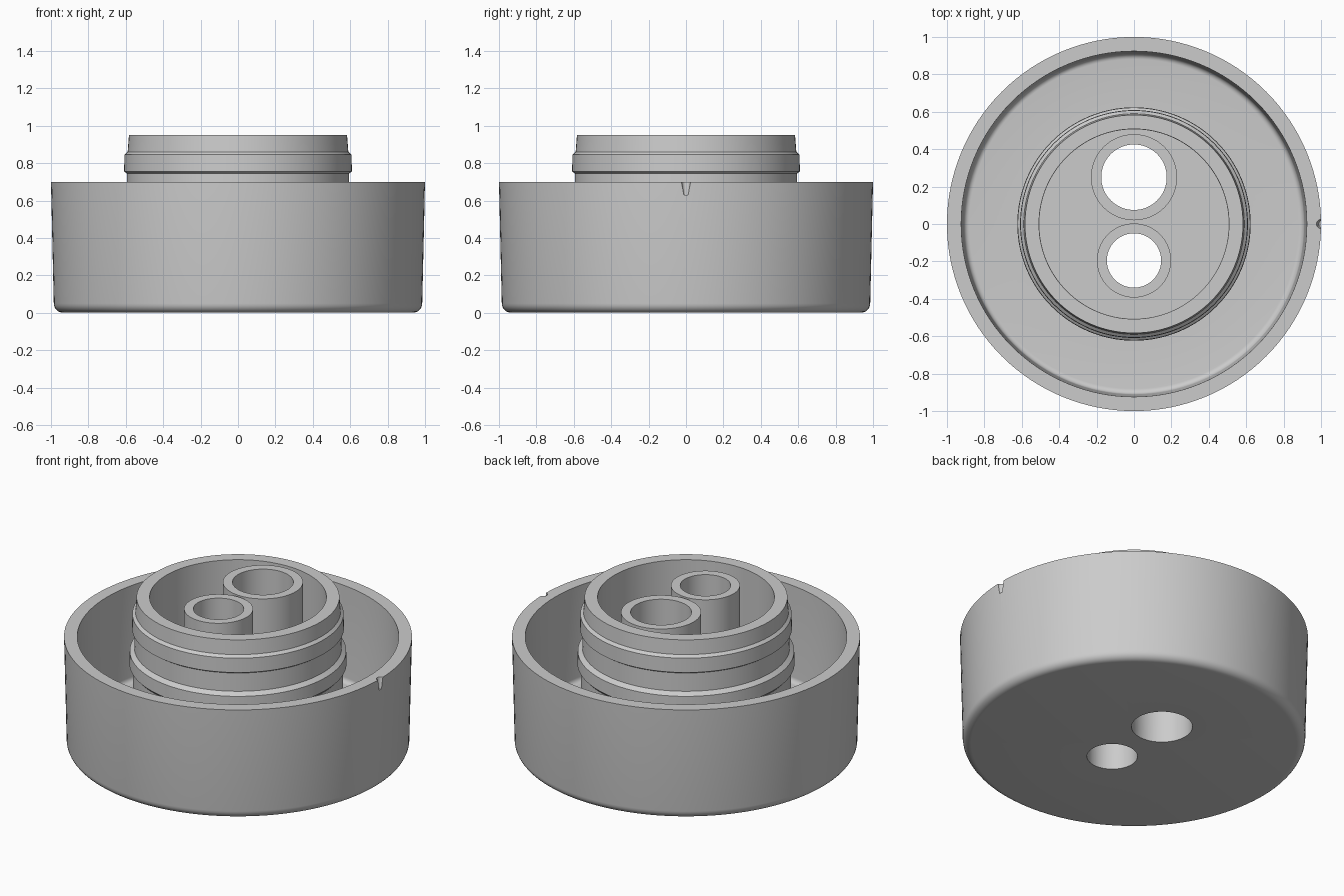
import bpy
import bmesh
import math

cube = bpy.data.objects.get("Cube")
if cube:
    bpy.data.objects.remove(cube, do_unlink=True)

FLOOR, RIM, TOP = 0.10, 0.70, 0.95
SEGMENTS = 128

grey = bpy.data.materials.new("plain_grey")
grey.use_nodes = True
grey.diffuse_color = (0.6, 0.6, 0.6, 1)
grey.node_tree.nodes["Principled BSDF"].inputs["Base Color"].default_value = (0.6, 0.6, 0.6, 1)


def arc(r, z, radius, start, end, steps=6):
    """Points of a fillet in the (radius, height) plane."""
    angles = [math.radians(start + (end - start) * i / steps) for i in range(steps + 1)]
    return [(r + radius * math.cos(a), z + radius * math.sin(a)) for a in angles]


def lathe(name, profile, center=(0, 0)):
    """Revolve a (radius, height) profile around a vertical axis."""
    bm = bmesh.new()
    verts = [bm.verts.new((r, 0, z)) for r, z in profile]
    edges = [bm.edges.new(pair) for pair in zip(verts, verts[1:])]
    bmesh.ops.spin(bm, geom=verts + edges, cent=(0, 0, 0), axis=(0, 0, 1),
                   angle=math.tau, steps=SEGMENTS)
    bmesh.ops.remove_doubles(bm, verts=bm.verts, dist=0.0001)
    bmesh.ops.recalc_face_normals(bm, faces=bm.faces)
    bmesh.ops.translate(bm, verts=bm.verts, vec=(*center, 0))
    mesh = bpy.data.meshes.new(name)
    bm.to_mesh(mesh)
    bm.free()
    mesh.materials.append(grey)
    obj = bpy.data.objects.new(name, mesh)
    bpy.context.collection.objects.link(obj)
    return obj


def cut(target, cutter):
    """Subtract the cutter, bake the result and drop the cutter."""
    cutter.hide_render = True
    mod = target.modifiers.new("cut", "BOOLEAN")
    mod.operation, mod.solver, mod.object = "DIFFERENCE", "EXACT", cutter
    graph = bpy.context.evaluated_depsgraph_get()
    mesh = bpy.data.meshes.new_from_object(target.evaluated_get(graph))
    target.modifiers.clear()
    target.data = mesh
    bpy.data.objects.remove(cutter, do_unlink=True)


def smooth(obj):
    obj.data.shade_smooth()
    obj.data.set_sharp_from_angle(angle=math.radians(30))


# Outer cup, channel floor and ribbed neck as one revolved skin
cup = [(0, 0)] + arc(0.935, 0.05, 0.05, -90, 0)
cup += [(1.0, RIM), (0.924, RIM)] + arc(0.881, FLOOR + 0.03, 0.03, 0, -90)
neck = [(0.605, FLOOR), (0.605, 0.51), (0.624, 0.53), (0.622, 0.61), (0.596, 0.63),
        (0.594, 0.745), (0.609, 0.755), (0.607, 0.845), (0.59, 0.86),
        (0.583, TOP), (0.508, TOP), (0.506, FLOOR), (0, FLOOR)]
body = lathe("cup_and_neck", cup + neck)

# Two upright tubes, their bores passing through the floor
for name, y, outer, bore in (("large_tube", 0.25, 0.23, 0.175),
                             ("small_tube", -0.195, 0.198, 0.145)):
    tube = lathe(name, [(outer, FLOOR), (outer, TOP), (bore, TOP), (bore, FLOOR)], (0, y))
    smooth(tube)
    hole = lathe(name + "_hole", [(0, -0.1), (bore, -0.1), (bore, 0.3), (0, 0.3)], (0, y))
    cut(body, hole)

# Small tapered marker notch in the rim
notch = lathe("rim_notch", [(0, 0.63), (0.012, 0.63), (0.026, 0.71), (0, 0.71)], (1.0, 0))
cut(body, notch)
smooth(body)
